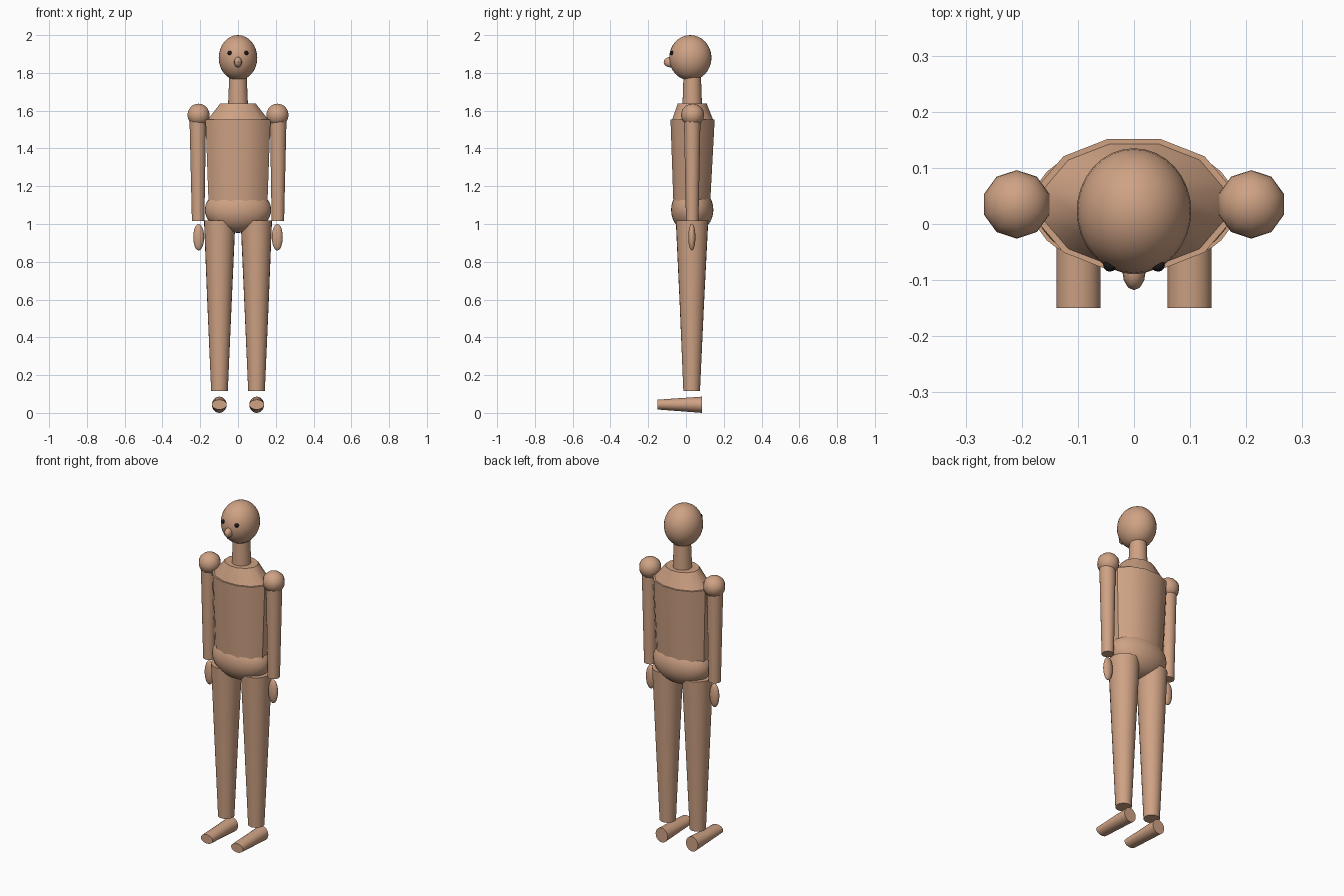
import bpy, bmesh, math
from mathutils import Matrix

if "Cube" in bpy.data.objects:
    bpy.data.objects.remove(bpy.data.objects["Cube"])

CY = 0.033  # depth of the body's centre line


def material(name, rgb):
    m = bpy.data.materials.new(name)
    m.diffuse_color = (*rgb, 1)
    m.use_nodes = True
    m.node_tree.nodes["Principled BSDF"].inputs["Base Color"].default_value = m.diffuse_color
    return m


WOOD = material("warm wood", (0.62, 0.36, 0.23))
BLACK = material("black", (0.012, 0.01, 0.01))


def finish(bm, name, mat):
    bmesh.ops.recalc_face_normals(bm, faces=bm.faces)
    me = bpy.data.meshes.new(name)
    bm.to_mesh(me)
    bm.free()
    me.materials.append(mat)
    ob = bpy.data.objects.new(name, me)
    bpy.context.collection.objects.link(ob)
    bpy.ops.object.select_all(action='DESELECT')
    ob.select_set(True)
    bpy.context.view_layer.objects.active = ob
    bpy.ops.object.shade_smooth_by_angle(angle=math.radians(40))
    return ob


def ellipsoid(name, centre, radii, segs=32, rings=16, mat=WOOD):
    bm = bmesh.new()
    bmesh.ops.create_uvsphere(bm, u_segments=segs, v_segments=rings, radius=1,
                              matrix=Matrix.Translation(centre) @ Matrix.Diagonal((*radii, 1)))
    return finish(bm, name, mat)


def loft(name, sections, segs=24, along_y=False, turn=0.0):
    """Capped tube through elliptical sections: (cx, c2, position, r1, r2)."""
    bm = bmesh.new()
    loops = []
    for cx, c2, pos, r1, r2 in sections:
        loop = []
        for i in range(segs):
            a = 2 * math.pi * i / segs + turn
            u, v = cx + r1 * math.cos(a), c2 + r2 * math.sin(a)
            loop.append(bm.verts.new((u, pos, v) if along_y else (u, v, pos)))
        loops.append(loop)
    for a, b in zip(loops, loops[1:]):
        for i in range(segs):
            j = (i + 1) % segs
            bm.faces.new((a[i], a[j], b[j], b[i]))
    bm.faces.new(loops[0])
    bm.faces.new(loops[-1])
    return finish(bm, name, WOOD)


# Head, nose and neck
ellipsoid("head", (0, 0.023, 1.88), (0.102, 0.112, 0.12))
ellipsoid("nose", (0, -0.083, 1.857), (0.021, 0.035, 0.028), 12, 8)
loft("neck", [(0, CY, 1.62, 0.053, 0.052), (0, CY, 1.79, 0.046, 0.046)])

# Twelve-sided torso with sloping shoulder cap
T = math.pi / 12
loft("torso", [(0, 0.03, 1.05, 0.159, 0.098), (0, 0.035, 1.553, 0.178, 0.121)], 12, turn=T)
loft("shoulder_slope", [(0, 0.035, 1.55, 0.168, 0.113), (0, 0.033, 1.638, 0.097, 0.079)],
     12, turn=T)

# Hips
ellipsoid("hips", (0, CY, 1.075), (0.176, 0.112, 0.122))

# Paired parts
for s, side in ((-1, "left"), (1, "right")):
    ellipsoid(side + "_eye", (s * 0.043, -0.073, 1.905), (0.012, 0.012, 0.012), 12, 8, BLACK)
    ellipsoid(side + "_shoulder", (s * 0.209, 0.035, 1.577), (0.061, 0.061, 0.06), 10, 16)
    loft(side + "_arm", [(s * 0.211, CY, 1.017, 0.033, 0.033),
                         (s * 0.213, CY, 1.57, 0.044, 0.044)])
    ellipsoid(side + "_hand", (s * 0.208, 0.031, 0.93), (0.029, 0.019, 0.07), 24, 12)
    loft(side + "_lower_leg", [(s * 0.098, 0.03, 0.115, 0.044, 0.044),
                               (s * 0.098, 0.031, 0.57, 0.064, 0.064)])
    loft(side + "_upper_leg", [(s * 0.098, 0.031, 0.57, 0.064, 0.064),
                               (s * 0.097, 0.032, 1.018, 0.083, 0.086)])
    loft(side + "_foot", [(s * 0.099, 0.044, -0.15, 0.039, 0.026),
                          (s * 0.099, 0.043, 0.086, 0.039, 0.043)], along_y=True)
